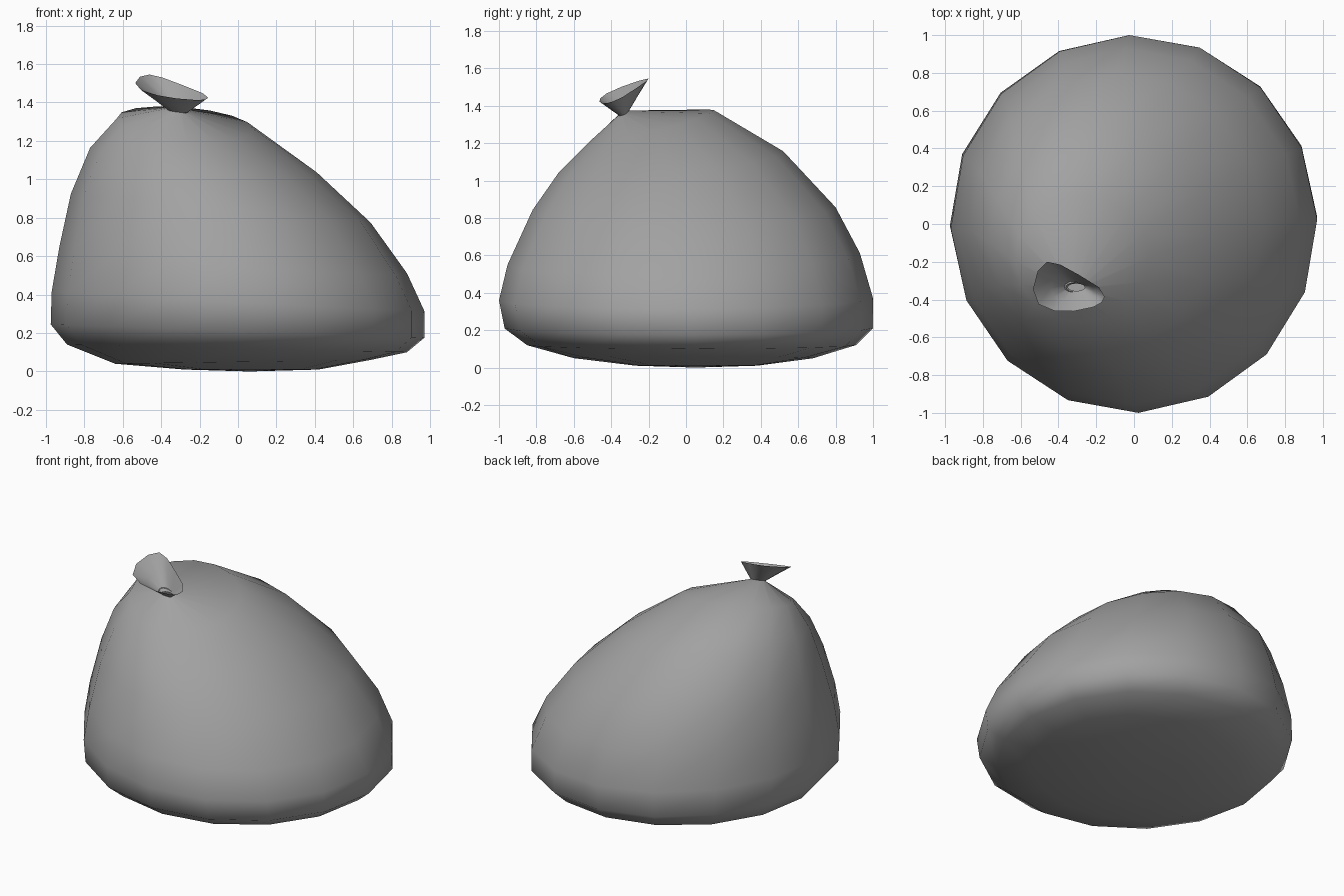
import bpy
import bmesh
from math import cos, sin, pi
from mathutils import Vector

default_cube = bpy.data.objects.get("Cube")
if default_cube:
    bpy.data.objects.remove(default_cube, do_unlink=True)

# Single grey cloth colour
cloth = bpy.data.materials.new("grey_cloth")
cloth.use_nodes = True
grey = (0.36, 0.36, 0.36, 1)
cloth.diffuse_color = grey
shader = cloth.node_tree.nodes["Principled BSDF"]
shader.inputs["Base Color"].default_value = grey
shader.inputs["Roughness"].default_value = 0.8


def tilted_ring(left, right, front, back, height, tilt_x, tilt_y, count=16):
    """Oval of points whose plane leans along x and y."""
    points = []
    for i in range(count):
        angle = 2 * pi * i / count + 0.024
        c, s = cos(angle), sin(angle)
        points.append(Vector((
            (left + right) / 2 + (right - left) / 2 * c,
            (front + back) / 2 + (back - front) / 2 * s,
            height + tilt_x * c + tilt_y * s)))
    return points


def loft(name, rings, base=None):
    """Skin a stack of rings, with an optional closing point underneath."""
    bm = bmesh.new()
    loops = [[bm.verts.new(p) for p in ring] for ring in rings]
    count = len(loops[0])
    for lower, upper in zip(loops, loops[1:]):
        for i in range(count):
            j = (i + 1) % count
            bm.faces.new((lower[i], lower[j], upper[j], upper[i]))
    if base:
        pole = bm.verts.new(base)
        for i in range(count):
            bm.faces.new((pole, loops[0][(i + 1) % count], loops[0][i]))
    for face in bm.faces:
        face.smooth = True
    mesh = bpy.data.meshes.new(name)
    bm.to_mesh(mesh)
    bm.free()
    mesh.materials.append(cloth)
    obj = bpy.data.objects.new(name, mesh)
    bpy.context.collection.objects.link(obj)
    return obj


# Sagging sack body: left, right, front, back, height, lean in x, lean in y
body_rings = [
    (-0.28, 0.42, -0.27, 0.38, 0.01, 0, 0),
    (-0.64, 0.69, -0.60, 0.68, 0.05, 0.01, 0),
    (-0.89, 0.88, -0.85, 0.91, 0.12, -0.02, 0),
    (-0.975, 0.97, -0.97, 1.0, 0.21, -0.035, 0),
    (-0.97, 0.97, -1.0, 1.0, 0.365, -0.05, 0.005),
    (-0.93, 0.88, -0.955, 0.93, 0.58, -0.07, 0.03),
    (-0.87, 0.69, -0.82, 0.80, 0.85, -0.075, 0.005),
    (-0.77, 0.41, -0.68, 0.52, 1.10, -0.065, 0.055),
    (-0.63, 0.08, -0.52, 0.15, 1.29, -0.03, 0.085),
    (-0.36, -0.26, -0.36, -0.31, 1.36, -0.01, 0.01),
]
loft("sack_body", [tilted_ring(*r) for r in body_rings], (0.06, 0.05, 0))

# Flared open mouth above the tie
rim_outline = [
    (-0.155, -0.385), (-0.185, -0.335), (-0.29, -0.27), (-0.39, -0.215),
    (-0.46, -0.2), (-0.51, -0.25), (-0.535, -0.345), (-0.505, -0.425),
    (-0.42, -0.46), (-0.32, -0.462), (-0.215, -0.44), (-0.17, -0.415),
]
rim = [Vector((x, y, 1.55 - 0.16 * x + 0.39 * y)) for x, y in rim_outline]
throat = tilted_ring(-0.35, -0.26, -0.355, -0.315, 1.35, 0, 0.005, len(rim))
middle = [a.lerp(b, 0.5) for a, b in zip(throat, rim)]
loft("tied_mouth", [throat, middle, rim])
